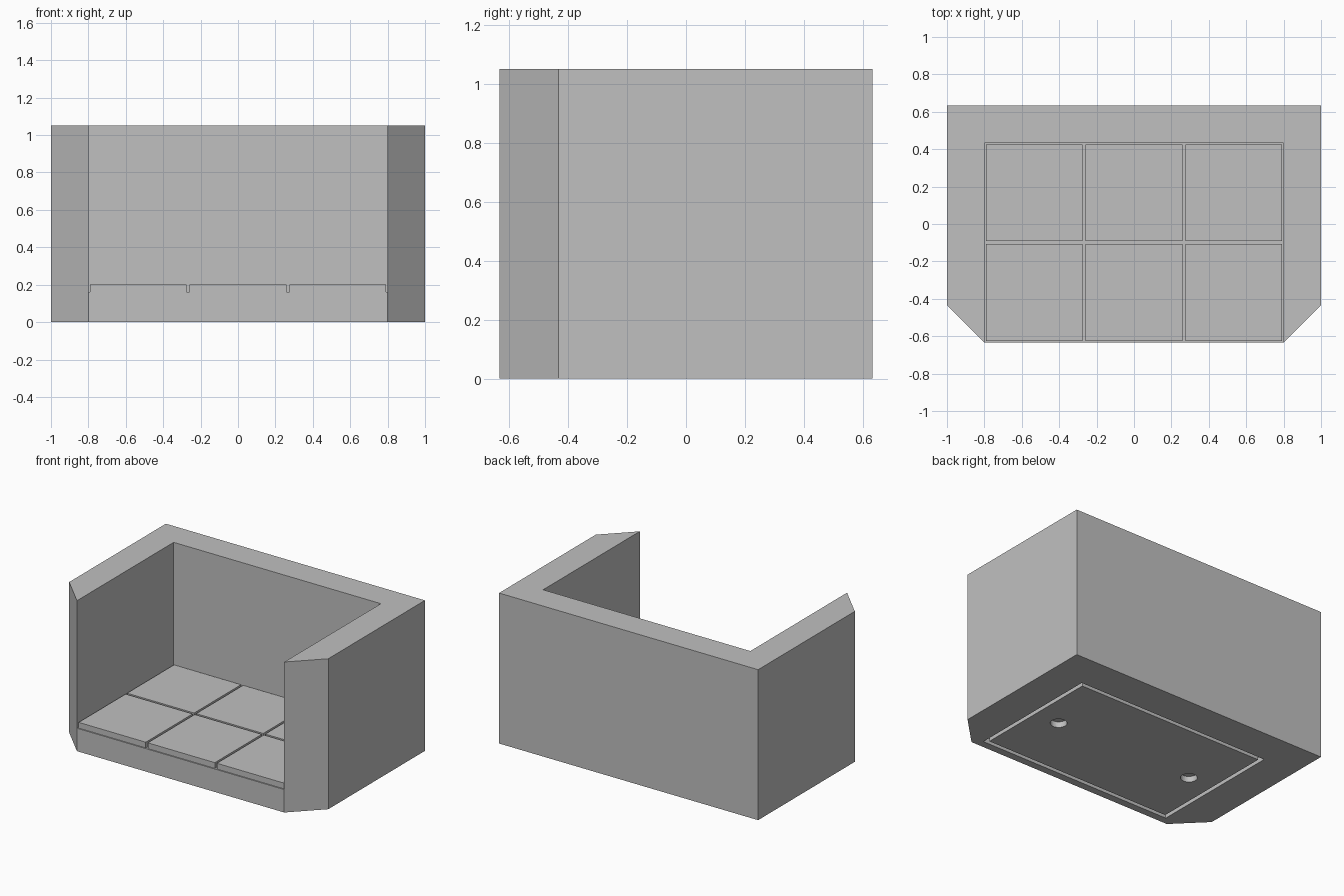
import bpy
import bmesh

if "Cube" in bpy.data.objects:
    bpy.data.objects.remove(bpy.data.objects["Cube"], do_unlink=True)

TILE = 1.6 / 3                    # tile pitch
HALF_X, HALF_Y = 1.0, 0.633       # outer half sizes
WALL = 0.2
INNER_X = HALF_X - WALL
INNER_BACK = HALF_Y - WALL
MID_Y = (INNER_BACK - HALF_Y) / 2
HEIGHT, BASE_TOP, TILE_TOP = 1.05, 0.16, 0.2
GAP = 0.008                       # margin around each tile
RECESS = 0.04                     # depth of the underside cuts

grey = bpy.data.materials.new("light_grey")
grey.use_nodes = True
grey.diffuse_color = (0.527, 0.527, 0.527, 1)
grey.node_tree.nodes["Principled BSDF"].inputs["Base Color"].default_value = grey.diffuse_color


def finish(name, bm):
    bmesh.ops.recalc_face_normals(bm, faces=bm.faces)
    mesh = bpy.data.meshes.new(name)
    bm.to_mesh(mesh)
    bm.free()
    mesh.materials.append(grey)
    obj = bpy.data.objects.new(name, mesh)
    bpy.context.scene.collection.objects.link(obj)
    return obj


def prism(name, outline, z0, z1):
    bm = bmesh.new()
    face = bm.faces.new([bm.verts.new((x, y, z0)) for x, y in outline])
    new = bmesh.ops.extrude_face_region(bm, geom=[face], use_keep_orig=True)["geom"]
    bmesh.ops.translate(bm, vec=(0, 0, z1 - z0),
                        verts=[v for v in new if isinstance(v, bmesh.types.BMVert)])
    return finish(name, bm)


def block(name, x0, x1, y0, y1, z0, z1):
    return prism(name, [(x0, y0), (x1, y0), (x1, y1), (x0, y1)], z0, z1)


def cut(target, cutter):
    mod = target.modifiers.new("cut", "BOOLEAN")
    mod.operation = "DIFFERENCE"
    mod.solver = "EXACT"
    mod.object = cutter
    bpy.context.view_layer.objects.active = target
    bpy.ops.object.modifier_apply(modifier=mod.name)
    bpy.data.objects.remove(cutter, do_unlink=True)


# U-shaped wall with chamfered front ends
half = [(INNER_X, INNER_BACK), (INNER_X, -HALF_Y), (HALF_X, WALL - HALF_Y), (HALF_X, HALF_Y)]
prism("wall", half + [(-x, y) for x, y in reversed(half)], 0, HEIGHT)

# Floor slab between the walls
floor = block("floor_base", -INNER_X, INNER_X, -HALF_Y, INNER_BACK, 0, BASE_TOP)

# Rectangular groove in the underside
margin, width = 0.053, 0.027
gx, gy = INNER_X - margin, TILE - margin
ring = block("groove_cutter", -gx, gx, MID_Y - gy, MID_Y + gy, -RECESS, RECESS)
gx, gy = gx - width, gy - width
core = block("groove_core", -gx, gx, MID_Y - gy, MID_Y + gy, -2 * RECESS, 2 * RECESS)
cut(ring, core)
cut(floor, ring)

# Two round sockets in the underside
for x in (-TILE, TILE):
    bm = bmesh.new()
    bmesh.ops.create_cone(bm, cap_ends=True, segments=32, radius1=0.053,
                          radius2=0.053, depth=2 * RECESS)
    bmesh.ops.translate(bm, verts=bm.verts, vec=(x, MID_Y, 0))
    cut(floor, finish("socket_cutter", bm))

# Three by two square floor tiles
for row in range(2):
    for col in range(3):
        x = -INNER_X + col * TILE
        y = -HALF_Y + row * TILE
        block(f"floor_tile_{row}_{col}", x + GAP, x + TILE - GAP,
              y + GAP, y + TILE - GAP, BASE_TOP, TILE_TOP)
